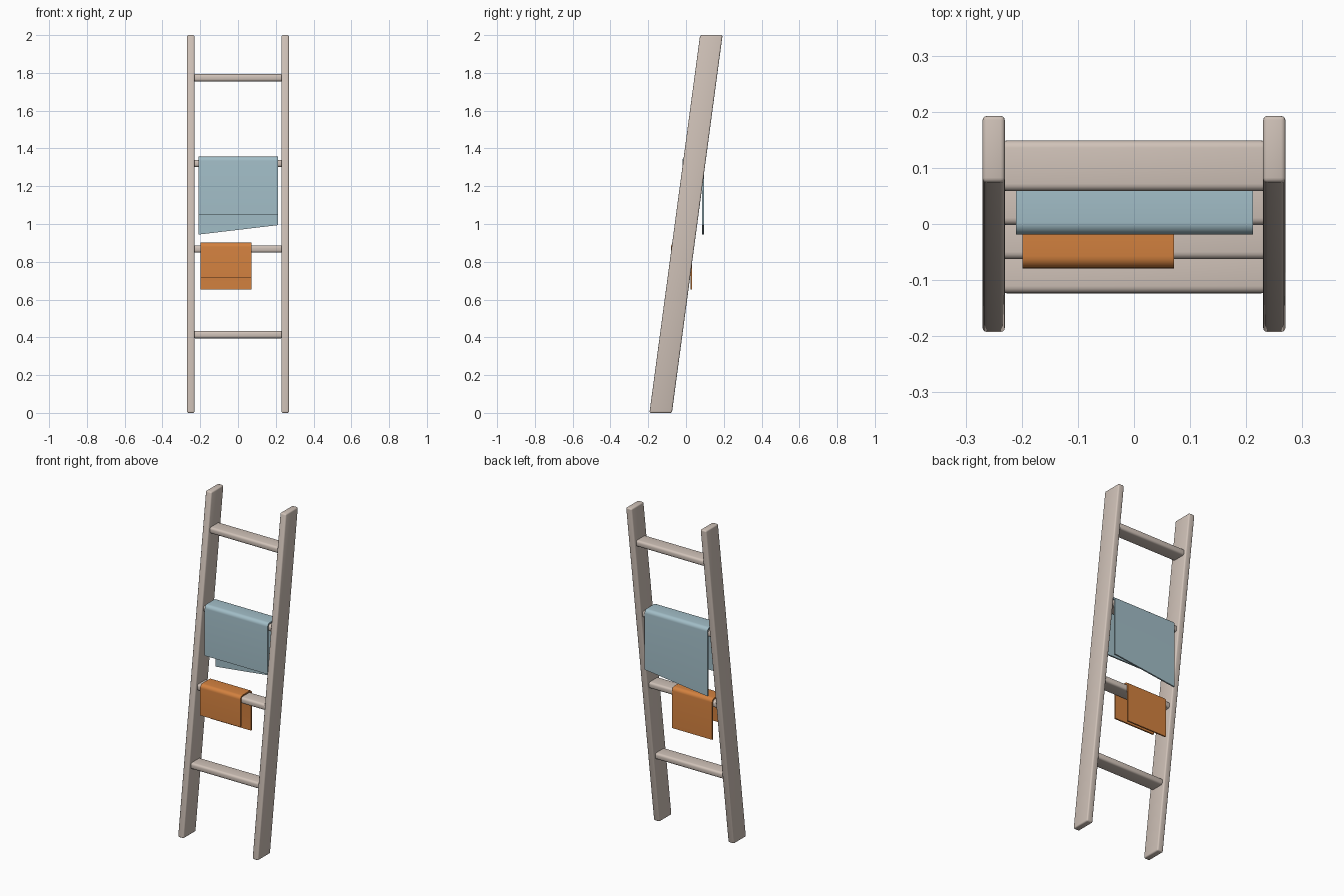
import bpy, bmesh, math

if "Cube" in bpy.data.objects:
    bpy.data.objects.remove(bpy.data.objects["Cube"])

SLOPE = 0.134  # backward lean of the ladder, y per unit of z


def material(name, rgb):
    m = bpy.data.materials.new(name)
    m.diffuse_color = (*rgb, 1)
    m.use_nodes = True
    m.node_tree.nodes["Principled BSDF"].inputs["Base Color"].default_value = m.diffuse_color
    return m


wood = material("pale_wood", (0.63, 0.54, 0.48))
blue = material("soft_blue", (0.36, 0.51, 0.57))
orange = material("warm_orange", (0.65, 0.22, 0.05))


def finish(bm, name, mat, angle=35):
    bmesh.ops.recalc_face_normals(bm, faces=bm.faces[:])
    me = bpy.data.meshes.new(name)
    bm.to_mesh(me)
    bm.free()
    me.materials.append(mat)
    ob = bpy.data.objects.new(name, me)
    bpy.context.collection.objects.link(ob)
    bpy.ops.object.select_all(action='DESELECT')
    ob.select_set(True)
    bpy.context.view_layer.objects.active = ob
    bpy.ops.object.shade_smooth_by_angle(angle=math.radians(angle))
    return ob


def rounded_box(name, centre, size, bevel, mat, segments=3, lean=0.0):
    bm = bmesh.new()
    bmesh.ops.create_cube(bm, size=1)
    for v in bm.verts:
        v.co = [c + p * s for c, p, s in zip(centre, v.co, size)]
    bmesh.ops.bevel(bm, geom=bm.edges[:], offset=bevel, segments=segments,
                    profile=0.5, affect='EDGES')
    for v in bm.verts:
        v.co.y += lean * (v.co.z - centre[2])
    return finish(bm, name, mat)


# Leaning side rails with level-cut ends
for side, x in (("left", -0.25), ("right", 0.25)):
    rounded_box(side + "_rail", (x, 0, 1), (0.04, 0.119, 2), 0.008, wood, lean=SLOPE)

# Flat, rounded rungs
for i in range(4):
    z = 0.414 + 0.4533 * i
    rounded_box(f"rung_{i + 1}", (0, SLOPE * (z - 1), z), (0.48, 0.09, 0.038),
                0.013, wood, segments=4)


def drape(y0, y1, top, front_z, back_z, r, steps=6):
    """Upside-down U path in (y, z) with rounded upper corners."""
    pts = [(y0, front_z)]
    for cy, start in ((y0 + r, math.pi), (y1 - r, math.pi / 2)):
        for k in range(steps + 1):
            a = start - k * math.pi / 2 / steps
            pts.append((cy + r * math.cos(a), top - r + r * math.sin(a)))
    return pts + [(y1, back_z)]


def towel(name, x0, x1, y0, y1, top, front_z, back_left, back_right, mat, t=0.009):
    bm = bmesh.new()
    rings = []
    for x, back in ((x0, back_left), (x1, back_right)):
        outer = drape(y0, y1, top, front_z, back, 0.022)
        inner = drape(y0 + t, y1 - t, top - t, front_z, back, 0.022 - t)
        rings.append([[bm.verts.new((x, y, z)) for y, z in path]
                      for path in (outer, inner)])
    (oa, ia), (ob, ib) = rings
    n = len(oa)
    for k in range(n - 1):
        for a, b in ((oa, ob), (ia, ib), (oa, ia), (ob, ib)):
            bm.faces.new((a[k], a[k + 1], b[k + 1], b[k]))
    for k in (0, n - 1):  # bottom hems
        bm.faces.new((oa[k], ob[k], ib[k], ia[k]))
    return finish(bm, name, mat)


# Towels draped over the middle rungs
towel("large_towel", -0.21, 0.212, -0.019, 0.094, 1.357, 1.05, 0.944, 0.994, blue)
towel("small_towel", -0.199, 0.071, -0.079, 0.033, 0.901, 0.714, 0.654, 0.654, orange)
